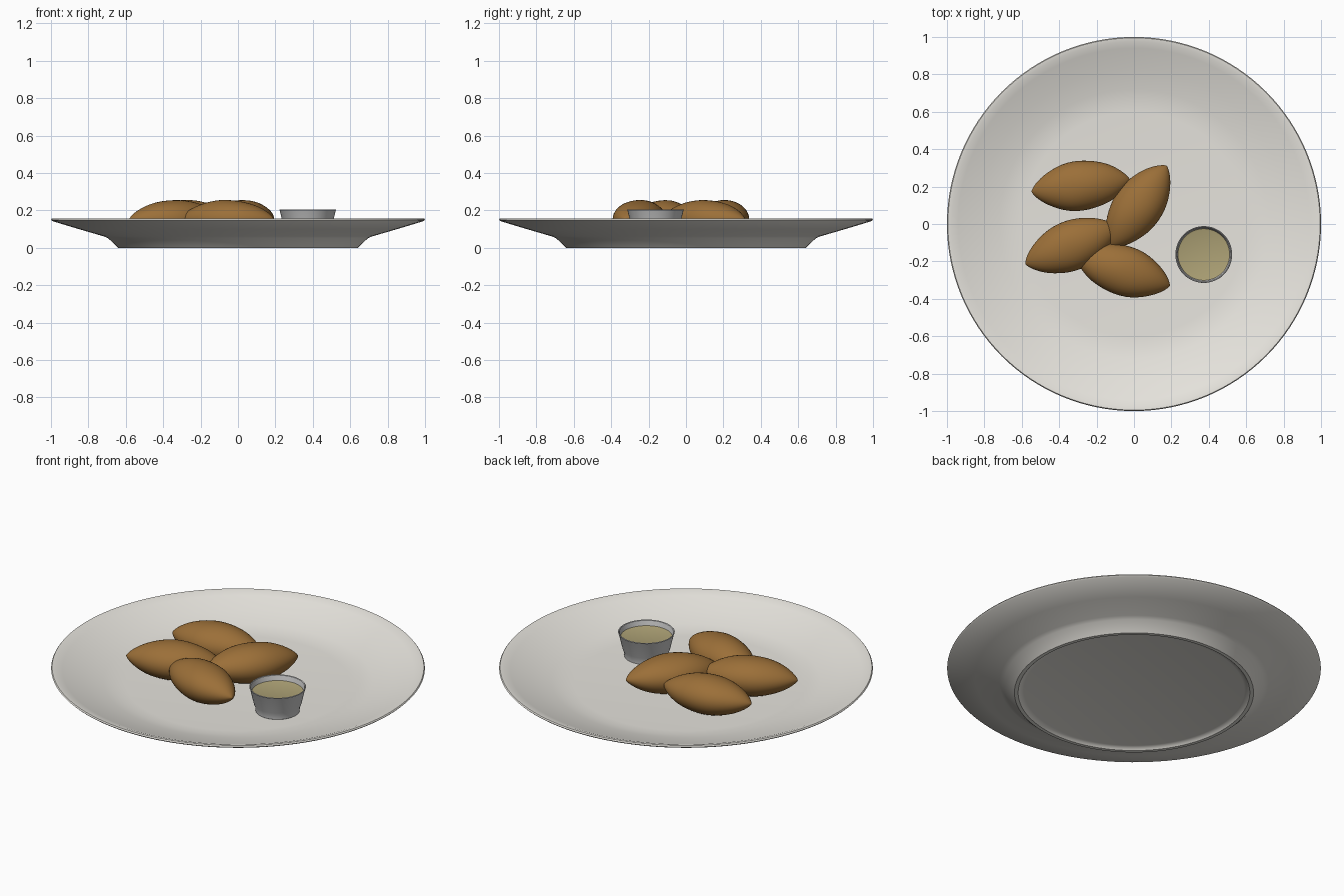
import bpy, bmesh, math
from mathutils import Matrix, Vector

if "Cube" in bpy.data.objects:
    bpy.data.objects.remove(bpy.data.objects["Cube"])


def material(name, rgb):
    m = bpy.data.materials.new(name)
    m.diffuse_color = (*rgb, 1)
    m.use_nodes = True
    m.node_tree.nodes["Principled BSDF"].inputs["Base Color"].default_value = m.diffuse_color
    return m


def lathe(name, profile, segs, mat=None, angle=35):
    """Revolve (radius, z) points around z; radius 0 becomes a pole."""
    bm = bmesh.new()
    rings = []
    for r, z in profile:
        if r == 0:
            rings.append([bm.verts.new((0, 0, z))])
        else:
            rings.append([bm.verts.new((r * math.cos(2 * math.pi * i / segs),
                                        r * math.sin(2 * math.pi * i / segs), z))
                          for i in range(segs)])
    for a, b in zip(rings, rings[1:]):
        for i in range(segs):
            j = (i + 1) % segs
            if len(a) == 1:
                bm.faces.new((a[0], b[j], b[i]))
            elif len(b) == 1:
                bm.faces.new((a[i], a[j], b[0]))
            else:
                bm.faces.new((a[i], a[j], b[j], b[i]))
    bmesh.ops.recalc_face_normals(bm, faces=bm.faces)
    me = bpy.data.meshes.new(name)
    bm.to_mesh(me)
    bm.free()
    ob = bpy.data.objects.new(name, me)
    bpy.context.collection.objects.link(ob)
    if mat:
        me.materials.append(mat)
    bpy.ops.object.select_all(action='DESELECT')
    bpy.context.view_layer.objects.active = ob
    ob.select_set(True)
    bpy.ops.object.shade_smooth_by_angle(angle=math.radians(angle))
    return ob


ceramic = material("ceramic", (0.80, 0.78, 0.73))
crust = material("fried_crust", (0.33, 0.16, 0.04))
dip = material("dip", (0.42, 0.36, 0.18))

# Plate with a shallow foot ring and sloping rim
lathe("plate", [
    (0, 0.015), (0.59, 0.015), (0.61, 0.01), (0.62, 0), (0.64, 0),
    (0.695, 0.052), (0.72, 0.062), (0.85, 0.1), (0.993, 0.143), (1.0, 0.15),
    (0.995, 0.157), (0.975, 0.155), (0.94, 0.142), (0.83, 0.105),
    (0.72, 0.075), (0.66, 0.064), (0.6, 0.06), (0, 0.06)], 128, ceramic)

# Fried croquettes: lemon-shaped, x, y, heading in degrees
FLOOR = 0.06
for k, (x, y, heading) in enumerate([(-0.285, 0.205, 7), (0.022, 0.095, 55),
                                     (-0.335, -0.115, 22), (-0.06, -0.248, -18)]):
    n = 28
    pts = []
    for i in range(n + 1):
        t = -math.cos(math.pi * i / n)
        r = 0.133 * max(0, 1 - t * t) ** 0.75
        pts.append((0 if i in (0, n) else r, 0.265 * t))
    ob = lathe(f"croquette_{k + 1}", pts, 40, crust, 80)
    # Lay it down, flatten slightly, and give the crust gentle lumps
    ob.data.transform(Matrix.Diagonal((1, 1, 0.78, 1)) @ Matrix.Rotation(math.pi / 2, 4, 'Y'))
    for v in ob.data.vertices:
        p = v.co
        s = 1 + 0.012 * math.sin(23 * p.x + k) * math.cos(27 * p.y + 2 * k)
        v.co = Vector((p.x, p.y * s, p.z * s))
    ob.location = (x, y, FLOOR + 0.092)
    ob.rotation_euler.z = math.radians(heading)

# Dip cup with a stepped foot
cup = lathe("dip_cup", [
    (0, 0.0), (0.112, 0.0), (0.118, 0.004), (0.12, 0.03), (0.127, 0.045),
    (0.149, 0.138), (0.152, 0.143), (0.149, 0.146), (0.145, 0.143),
    (0.118, 0.03), (0, 0.025)], 48)
cup.location = (0.373, -0.163, FLOOR)

# Dip surface inside the cup
sauce = lathe("dip_sauce", [(0, 0.028), (0.117, 0.032), (0.1385, 0.115), (0.13, 0.112), (0, 0.113)],
              48, dip)
sauce.location = cup.location
